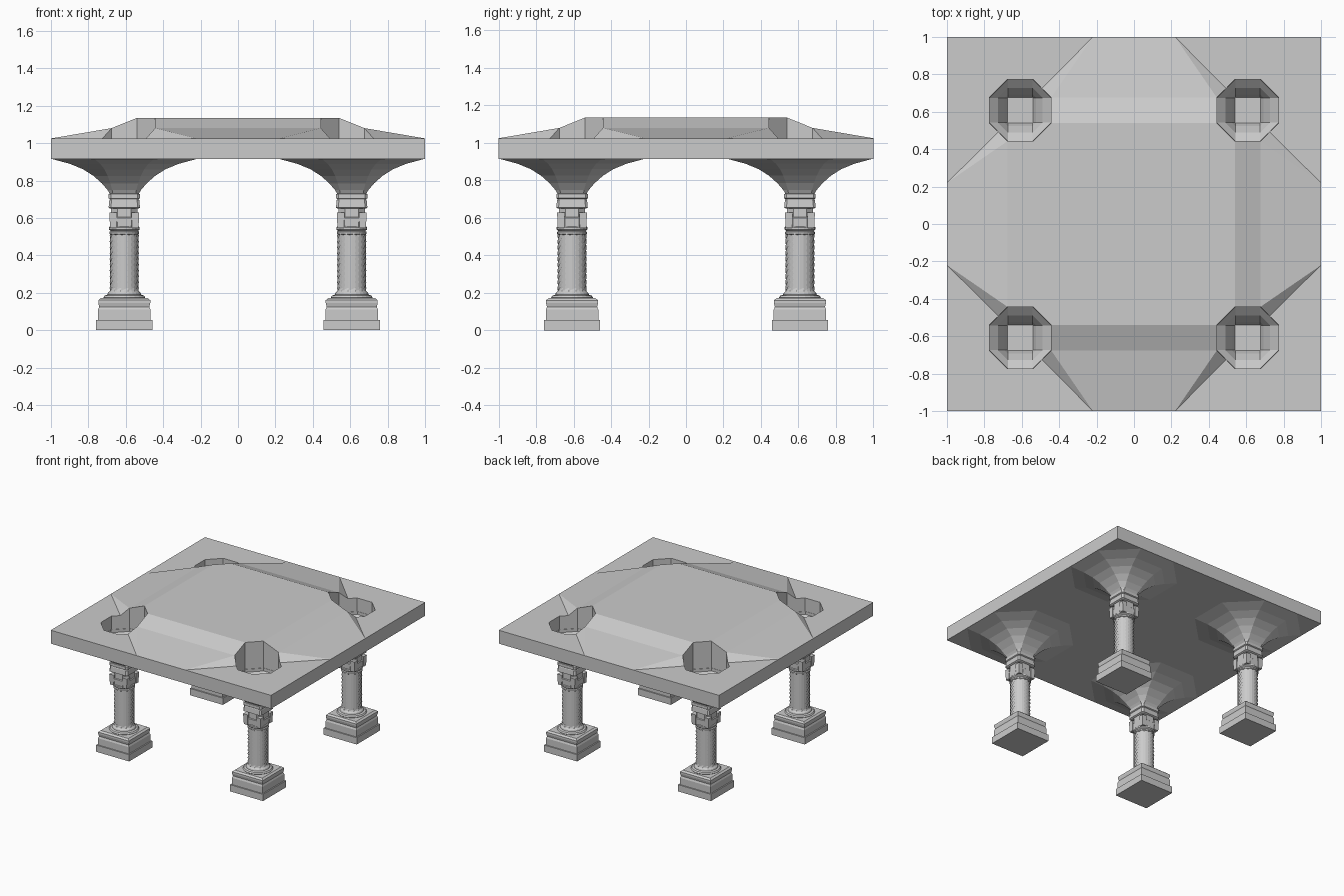
import bpy, bmesh, math

if "Cube" in bpy.data.objects:
    bpy.data.objects.remove(bpy.data.objects["Cube"])

C = 0.608                       # column centre offset
T0, T1, T2, ZB = 1.025, 1.08, 1.135, 0.915


def finish(name, bm):
    bmesh.ops.remove_doubles(bm, verts=bm.verts, dist=1e-5)
    bmesh.ops.recalc_face_normals(bm, faces=bm.faces)
    me = bpy.data.meshes.new(name)
    bm.to_mesh(me)
    bm.free()
    ob = bpy.data.objects.new(name, me)
    bpy.context.collection.objects.link(ob)
    return ob


# cross-section rings
def square(r):
    return [(r, -r), (r, r), (-r, r), (-r, -r)]


def octagon(r, c):
    return [(r, -c), (r, c), (c, r), (-c, r), (-r, c), (-r, -c), (-c, -r), (c, -r)]


def circle(r, n=24):
    return [(r * math.cos(2 * math.pi * i / n), r * math.sin(2 * math.pi * i / n))
            for i in range(n)]


def loft(name, rings, at):
    """Skin a stack of (points, z) rings and cap both ends."""
    bm = bmesh.new()
    loops = [[bm.verts.new((x + at[0], y + at[1], z)) for x, y in pts] for pts, z in rings]
    for a, b in zip(loops, loops[1:]):
        n = len(a)
        for i in range(n):
            j = (i + 1) % n
            bm.faces.new((a[i], a[j], b[j], b[i]))
    bm.faces.new(loops[0])
    bm.faces.new(loops[-1])
    return finish(name, bm)


# roof slab: one quadrant described, repeated by symmetry
def roof():
    lo, hi = C - 0.165, C + 0.165
    i, o = C - 0.068, C + 0.068
    mid = ((lo + i) / 2 + 0.0005, (o + hi) / 2)
    a, b, m = (lo, i, T2), (lo, o, T1), (*mid, T0)
    o1, q1 = (i, hi, T0), (o, hi, T0)
    e, k = (0.22, 1, T0), (1, 1, T0)

    def sw(p):
        return (p[1], p[0], p[2])

    def dn(p):
        return (p[0], p[1], ZB)

    org = (0, 0, T2)
    sym = [                                          # mirrored across x = y
        [(0, i, T2), a, b, (0, o, T1)],              # steep band
        [(0, o, T1), b, e, (0, 1, T0)],              # shallow slope
        [b, m, e],
        [e, m, o1, q1, k],                           # corner plate
        [a, b, dn(b), dn(a)],                        # opening walls
        [b, m, o1, dn(o1), dn(b)],
        [o1, q1, dn(q1), dn(o1)],
        [(0, 1, T0), e, k, dn(k), (0, 1, ZB)],       # outer edge
        [dn(org), dn(a), dn(b), dn(o1), dn(q1), dn(k), (0, 1, ZB)],
    ]
    one = [
        [org, (i, 0, T2), sw(a), a, (0, i, T2)],
        [q1, sw(q1), k],
        [sw(a), a, dn(a), dn(sw(a))],
        [q1, sw(q1), dn(sw(q1)), dn(q1)],
        [dn(org), dn(sw(a)), dn(a)],
        [dn(q1), dn(sw(q1)), dn(k)],
    ]
    faces = sym + [[sw(p) for p in f] for f in sym] + one
    bm = bmesh.new()
    for sx in (1, -1):
        for sy in (1, -1):
            for f in faces:
                bm.faces.new([bm.verts.new((x * sx, y * sy, z)) for x, y, z in f])
    finish("roof_slab", bm)


def column(tag, at):
    # stepped square plinth
    loft("plinth_" + tag, [(square(r), z) for r, z in (
        (0.15, 0), (0.15, 0.055), (0.14, 0.055), (0.14, 0.11),
        (0.134, 0.125), (0.139, 0.145), (0.139, 0.16), (0.125, 0.172))], at)
    # round base moulding
    loft("base_ring_" + tag, [(circle(r), z) for r, z in (
        (0.105, 0.165), (0.112, 0.175), (0.105, 0.185), (0.09, 0.19),
        (0.087, 0.2), (0.077, 0.21), (0.072, 0.225))], at)
    # shaft with a staggered dimple relief
    n, rows, rings = 24, 20, []
    for j in range(rows + 1):
        pts = []
        for s in range(n):
            r = 0.07 + 0.008 * ((s + j) % 2)
            t = 2 * math.pi * s / n
            pts.append((r * math.cos(t), r * math.sin(t)))
        rings.append((pts, 0.21 + 0.31 * j / rows))
    loft("shaft_" + tag, rings, at)
    # neck collar
    loft("collar_" + tag, [(circle(r), z) for r, z in (
        (0.072, 0.51), (0.08, 0.515), (0.08, 0.525), (0.073, 0.53),
        (0.082, 0.538), (0.082, 0.55), (0.076, 0.555))], at)
    loft("neck_" + tag, [(octagon(r, r * 0.5), z) for r, z in (
        (0.074, 0.545), (0.076, 0.6), (0.07, 0.605), (0.07, 0.66))], at)
    # upright leaves at the neck corners
    for sx in (1, -1):
        for sy in (1, -1):
            loft("neck_leaf_" + tag, [(square(r), z) for r, z in (
                (0.017, 0.545), (0.021, 0.63))],
                (at[0] + sx * 0.059, at[1] + sy * 0.059))
    # square capital block
    loft("capital_" + tag, [(octagon(r, r - 0.012), z) for r, z in (
        (0.075, 0.65), (0.084, 0.655), (0.08, 0.695), (0.076, 0.70),
        (0.084, 0.705), (0.084, 0.728), (0.07, 0.732))], at)
    # hollow flare: funnel inside, curved underside outside
    inner = [(0.068, 0.745), (0.085, 0.79), (0.12, 0.85), (0.165, 0.89), (0.165, 0.914)]
    outer = [(0.39, 0.916), (0.29, 0.889), (0.22, 0.86), (0.165, 0.825),
             (0.12, 0.785), (0.09, 0.75), (0.075, 0.725)]
    rings = [(octagon(r, 0.066), z) for r, z in inner]
    rings += [(octagon(r, 0.06 + 0.1 * (r - 0.075) / 0.315), z) for r, z in outer]
    loft("flare_" + tag, rings, at)


roof()
for sx, side in ((-1, "left"), (1, "right")):
    for sy, end in ((-1, "front"), (1, "back")):
        column(end + "_" + side, (sx * C, sy * C))
